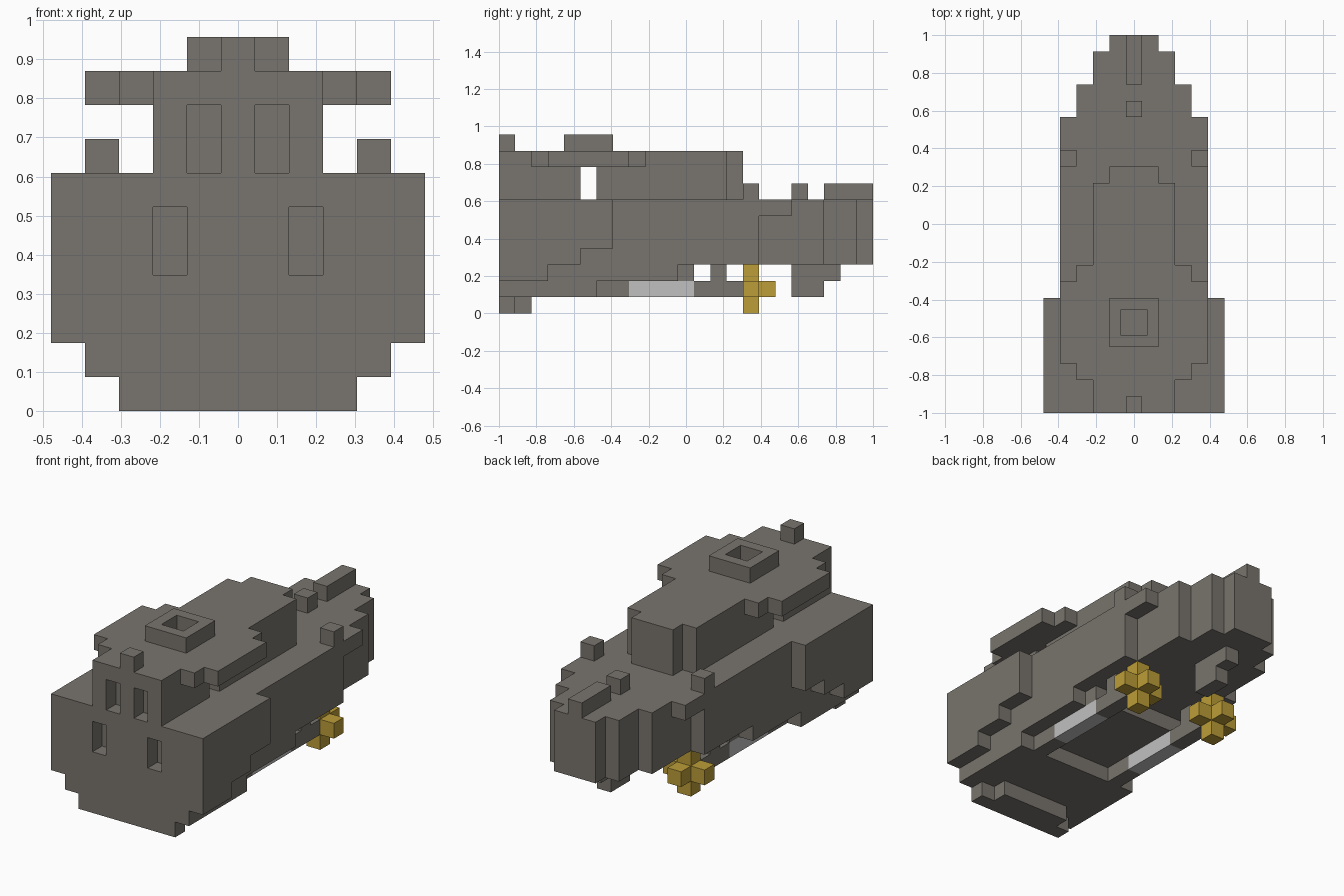
import bpy
import bmesh
from mathutils import Vector

cube = bpy.data.objects.get("Cube")
if cube:
    bpy.data.objects.remove(cube, do_unlink=True)

U = 2 / 23            # one block of the grid the boat is built on
MID = 11.5            # blocks from the bow to the middle


def make_material(name, rgb):
    mat = bpy.data.materials.new(name)
    mat.use_nodes = True
    mat.diffuse_color = (*rgb, 1)
    mat.node_tree.nodes["Principled BSDF"].inputs["Base Color"].default_value = (*rgb, 1)
    return mat


GREY = make_material("warm grey", (0.19, 0.175, 0.155))
SILVER = make_material("light silver", (0.53, 0.53, 0.53))
BRASS = make_material("brass yellow", (0.50, 0.34, 0.04))


def finish(name, bm, mat):
    bmesh.ops.recalc_face_normals(bm, faces=bm.faces)
    mesh = bpy.data.meshes.new(name)
    bm.to_mesh(mesh)
    bm.free()
    mesh.materials.append(mat)
    obj = bpy.data.objects.new(name, mesh)
    bpy.context.collection.objects.link(obj)
    return obj


def point(x, y, z):
    return Vector((x, y - MID, z)) * U


def slab(name, start, steps, z0, z1, window=None):
    """Extrude a symmetric stepped plan; steps are (end y, half width)."""
    side = []
    if window:        # recess one block into the front face
        a, b = window
        side += [(a, start), (a, start + 1), (b, start + 1), (b, start)]
    y = start
    for end, half in steps:
        side += [(half, y), (half, end)]
        y = end
    outline = side + [(-x, y) for x, y in reversed(side)]
    bm = bmesh.new()
    face = bm.faces.new([bm.verts.new(point(x, y, z0)) for x, y in outline])
    grown = bmesh.ops.extrude_face_region(bm, geom=[face])["geom"]
    verts = [v for v in grown if isinstance(v, bmesh.types.BMVert)]
    bmesh.ops.translate(bm, verts=verts, vec=(0, 0, (z1 - z0) * U))
    return finish(name, bm, GREY)


def box(name, x, y, z, mat=GREY):
    """Box from three (low, high) ranges in blocks."""
    bm = bmesh.new()
    bmesh.ops.create_cube(bm, size=1)
    for v in bm.verts:
        v.co = point(*(r[int(c > 0)] for r, c in zip((x, y, z), v.co)))
    return finish(name, bm, mat)


# Hull, from the keel up to the deck
STERN = [(20, 3.5), (22, 2.5), (23, 1.5)]
slab("keel_foot", 0, [(1, 3.5), (2, 2.5)], 0, 1)
slab("hull_bottom", 0, [(6, 4.5)], 1, 2)
slab("hull_bilge", 0, [(3, 5.5), (11, 4.5), (12, 3.5)], 2, 3)
slab("hull_lower", 0, [(5, 5.5), (16, 4.5)] + STERN, 3, 4)
slab("hull_middle", 0, [(7, 5.5), (16, 4.5)] + STERN, 4, 6, window=(1.5, 2.5))
slab("hull_deck", 0, [(7, 5.5), (18, 4.5)] + STERN, 6, 7)

# Cabin in two parts with a passage between, under one roof
slab("bridge", 0, [(5, 2.5)], 7, 9, window=(0.5, 1.5))
slab("cabin", 6, [(14, 2.5), (15, 1.5)], 7, 9)
slab("roof", 0, [(2, 2.5), (3, 3.5), (8, 4.5), (9, 3.5), (14, 2.5), (15, 1.5)], 9, 10)

# Roof hatch with a sunken middle
hatch = box("roof_hatch", (-1.5, 1.5), (4, 7), (10, 11))
bm = bmesh.new()
bm.from_mesh(hatch.data)
top = max(bm.faces, key=lambda f: f.calc_center_median().z)
bmesh.ops.inset_region(bm, faces=[top], thickness=U)
rim = bmesh.ops.extrude_face_region(bm, geom=[top])["geom"]
bmesh.ops.translate(bm, vec=(0, 0, -0.98 * U),
                    verts=[v for v in rim if isinstance(v, bmesh.types.BMVert)])
if top.is_valid:
    bmesh.ops.delete(bm, geom=[top], context="FACES_ONLY")
bm.to_mesh(hatch.data)
bm.free()

# Centre line fittings
CENTRE = (-0.5, 0.5)
box("roof_lamp", CENTRE, (0, 1), (10, 11))
box("deck_post", CENTRE, (18, 19), (7, 8))
box("stern_rail", CENTRE, (20, 23), (7, 8))
box("rudder_top", CENTRE, (18, 21), (2, 3))
box("rudder_blade", CENTRE, (18, 20), (1, 2))

# Paired fittings: bollards, propeller shafts and propellers
for name, s in (("left", 1), ("right", -1)):
    def span(a, b):
        return tuple(sorted((s * a, s * b)))
    lane = span(2.5, 3.5)
    box(name + "_bollard", span(3.5, 4.5), (15, 16), (7, 8))
    box(name + "_shaft_front", lane, (6, 8), (1, 2))
    box(name + "_shaft_sleeve", lane, (8, 12), (1, 2), SILVER)
    box(name + "_shaft_rear", lane, (12, 15), (1, 2))
    box(name + "_shaft_bracket", lane, (13, 14), (2, 3))
    box(name + "_propeller_upright", lane, (15, 16), (0, 3), BRASS)
    box(name + "_propeller_outer_blade", span(3.5, 4.5), (15, 16), (1, 2), BRASS)
    box(name + "_propeller_inner_blade", span(1.5, 2.5), (15, 16), (1, 2), BRASS)
    box(name + "_propeller_hub", lane, (16, 17), (1, 2), BRASS)
